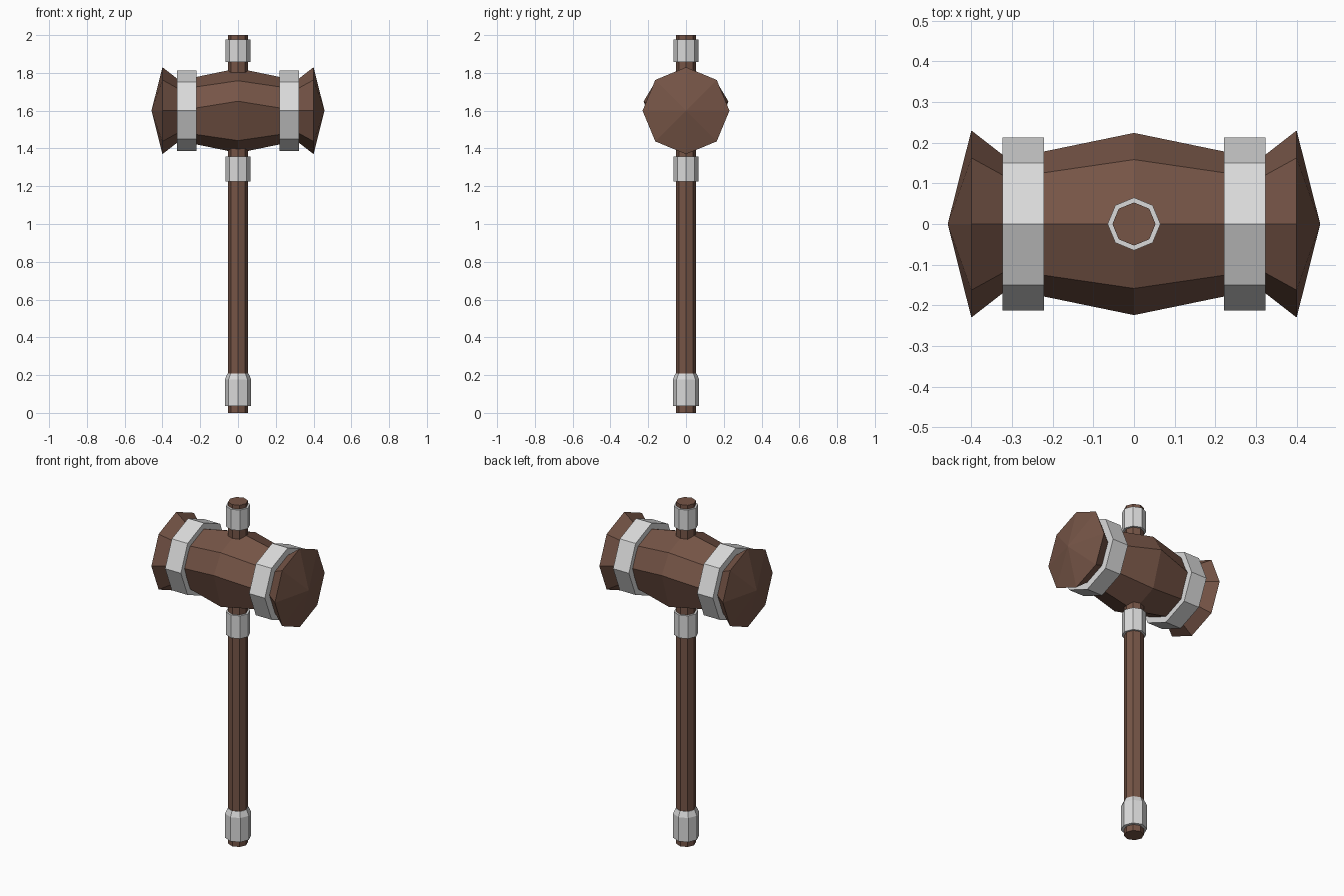
import bpy, bmesh, math
from mathutils import Matrix

if "Cube" in bpy.data.objects:
    bpy.data.objects.remove(bpy.data.objects["Cube"])


def material(name, rgb):
    m = bpy.data.materials.new(name)
    m.diffuse_color = (*rgb, 1.0)
    m.use_nodes = True
    m.node_tree.nodes["Principled BSDF"].inputs["Base Color"].default_value = m.diffuse_color
    return m


WOOD = material("brown_wood", (0.18, 0.09, 0.062))
METAL = material("light_metal", (0.70, 0.70, 0.70))
HEAD_Z = 1.6
SIDES = 8


def lathe(name, profile, mat, along_x=False):
    """Eight-sided solid from (position, radius) pairs; radius 0 makes a point."""
    bm = bmesh.new()
    rings = []
    for pos, r in profile:
        if r == 0:
            rings.append([bm.verts.new((0, 0, pos))])
        else:
            rings.append([bm.verts.new((r * math.cos(k * math.tau / SIDES),
                                        r * math.sin(k * math.tau / SIDES), pos))
                          for k in range(SIDES)])
    for a, b in zip(rings, rings[1:]):
        for k in range(SIDES):
            n = (k + 1) % SIDES
            if len(a) == 1:
                bm.faces.new((a[0], b[n], b[k]))
            elif len(b) == 1:
                bm.faces.new((a[k], a[n], b[0]))
            else:
                bm.faces.new((a[k], a[n], b[n], b[k]))
    for ring in (rings[0], rings[-1]):
        if len(ring) > 1:
            bm.faces.new(ring)
    if along_x:
        bm.transform(Matrix.Translation((0, 0, HEAD_Z)) @ Matrix.Rotation(math.pi / 2, 4, 'Y'))
    bmesh.ops.recalc_face_normals(bm, faces=bm.faces)
    mesh = bpy.data.meshes.new(name)
    bm.to_mesh(mesh)
    bm.free()
    mesh.materials.append(mat)
    ob = bpy.data.objects.new(name, mesh)
    bpy.context.collection.objects.link(ob)
    return ob


# Shaft and its metal collars
lathe("shaft", [(0, 0.053), (2.0, 0.053)], WOOD)
lathe("top_collar", [(1.857, 0.065), (1.977, 0.065)], METAL)
lathe("lower_collar", [(1.224, 0.065), (1.358, 0.065)], METAL)
lathe("pommel_collar", [(0.036, 0.07), (0.177, 0.07), (0.208, 0.056)], METAL)

# Wooden head: bulged middle, narrow necks, flared ends with shallow points
half = [(0.31, 0.16), (0.40, 0.23), (0.458, 0)]
head = lathe("hammer_head",
             [(-x, r) for x, r in reversed(half)] + [(0, 0.224)] + half, WOOD, True)
# The side corners of the middle ring sit a little higher
for v in head.data.vertices:
    if abs(v.co.x) < 0.01 and abs(v.co.z - HEAD_Z) < 0.01:
        v.co.z += 0.05

# Metal bands around both necks
for side, label in ((-1, "left"), (1, "right")):
    lathe(label + "_band", [(side * 0.221, 0.213), (side * 0.323, 0.213)], METAL, True)
